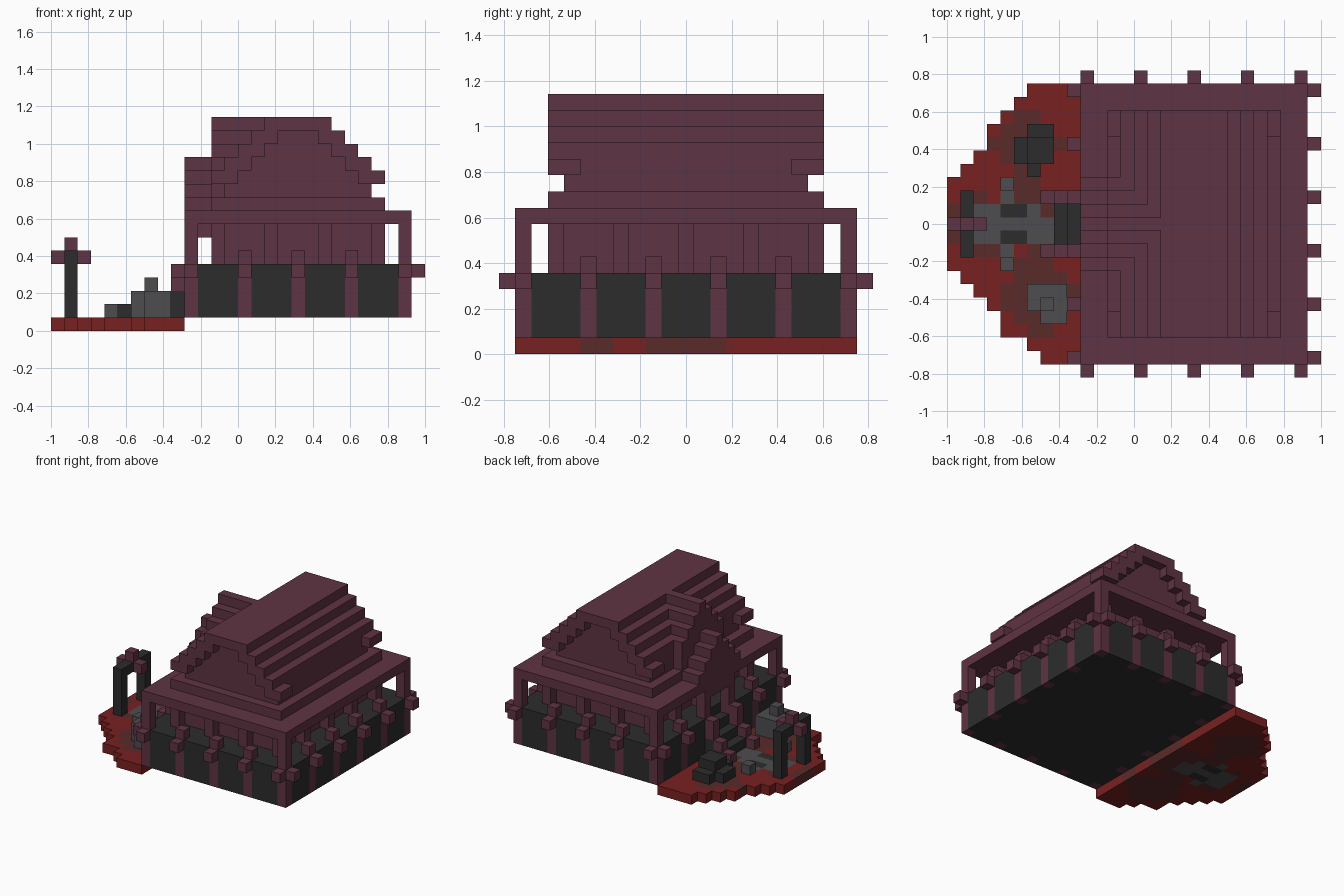
import bpy
from mathutils import Vector

if "Cube" in bpy.data.objects:
    bpy.data.objects.remove(bpy.data.objects["Cube"], do_unlink=True)

U = 2 / 28                                   # edge of one block
ORIGIN = Vector((-1, -11.5 * U, 0))
COLOURS = {"plum_wood": (95, 51, 67), "black_stone": (44, 44, 44),
           "grey_stone": (77, 77, 80), "red_ground": (121, 33, 33),
           "brown_soil": (90, 42, 42)}
NAMES = list(COLOURS)
WOOD, BLACK, GREY, RED, SOIL = range(5)


def make_material(name, rgb):
    col = [((c / 255 + 0.055) / 1.055) ** 2.4 for c in rgb] + [1]
    mat = bpy.data.materials.new(name)
    mat.use_nodes = True
    mat.diffuse_color = col
    bsdf = mat.node_tree.nodes["Principled BSDF"]
    bsdf.inputs["Base Color"].default_value = col
    bsdf.inputs["Roughness"].default_value = 0.9
    return mat


MATS = [make_material(n, c) for n, c in COLOURS.items()]
blocks = {}                                  # cell -> (part, colour)


def box(part, colour, xs, ys, zs):
    """Fill a range of cells; later boxes replace earlier ones."""
    for x in range(*xs):
        for y in range(*ys):
            for z in range(*zs):
                blocks[x, y, z] = (part, colour)


def mirrored(part, colour, xs, ys, zs):
    """Fill a box and its copy across the middle row."""
    box(part, colour, xs, ys, zs)
    box(part, colour, xs, (23 - ys[1], 23 - ys[0]), zs)


# Garden ground with a stepped outline
starts = [7, 6, 4, 4, 3, 2, 1] + [0] * 7 + [1, 2, 3, 3, 4, 5, 6]
for row, start in enumerate(starts, 1):
    box("ground", RED, (start, 10), (row, row + 1), (0, 1))

# Soil around the rocks and beside the path
for cx, cy in ((6, 17.5), (7, 6)):
    for x, y, z in list(blocks):
        if abs(x + 0.5 - cx) + abs(y + 0.5 - cy) < 3.2:
            blocks[x, y, z] = ("ground", SOIL)
for xs, ys in (((0, 1), (10, 13)), ((2, 4), (9, 10)), ((2, 3), (13, 14)),
               ((5, 7), (13, 15)), ((6, 10), (9, 14)), ((5, 6), (8, 9))):
    box("ground", SOIL, xs, ys, (0, 1))

# Stone path
box("ground", GREY, (2, 8), (10, 13), (0, 1))
box("ground", GREY, (4, 5), (9, 14), (0, 1))
mirrored("ground", BLACK, (4, 6), (10, 11), (0, 1))
box("ground", SOIL, (7, 8), (12, 13), (0, 1))

# Rocks
box("black_rock", BLACK, (5, 8), (16, 18), (1, 2))
box("black_rock", BLACK, (6, 8), (18, 19), (1, 2))
box("black_rock", BLACK, (6, 7), (15, 16), (1, 2))
box("black_rock", BLACK, (6, 8), (16, 18), (2, 3))
box("grey_rock", GREY, (6, 9), (5, 7), (1, 3))
box("grey_rock", GREY, (7, 9), (4, 5), (1, 3))
box("grey_rock", GREY, (7, 8), (5, 6), (3, 4))
mirrored("path_stones", GREY, (4, 5), (8, 9), (1, 2))

# Garden gate
mirrored("gate_posts", BLACK, (1, 2), (9, 10), (1, 6))
mirrored("gate_beam", BLACK, (1, 2), (10, 11), (5, 6))
box("gate_crest", WOOD, (0, 3), (11, 12), (5, 6))
box("gate_crest", WOOD, (1, 2), (11, 12), (6, 7))

# Plinth with a notch at the head of the stairs
box("plinth", BLACK, (10, 27), (1, 22), (1, 4))
box("plinth", BLACK, (11, 27), (1, 22), (4, 5))
mirrored("plinth", BLACK, (10, 11), (1, 10), (4, 5))

# Entrance stairs and stepped rails
for x, top in ((8, 2), (9, 3)):
    box("stairs", BLACK, (x, x + 1), (9, 14), (1, top))
for x, low, high in ((7, 1, 2), (8, 2, 3), (9, 3, 5)):
    mirrored("stair_rails", WOOD, (x, x + 1), (9, 10), (low, high))

# Posts around the plinth, with an outward knob on each
for x in range(10, 27, 4):
    for y in range(1, 22, 4):
        if x in (10, 26) or y in (1, 21):
            corner = x in (10, 26) and y in (1, 21)
            entrance = x == 10 and y in (9, 13)
            top = 8 if corner or entrance else 6
            box("posts", WOOD, (x, x + 1), (y, y + 1), (1, top))
            if x in (10, 26):
                kx = 9 if x == 10 else 27
                box("knobs", WOOD, (kx, kx + 1), (y, y + 1), (4, 5))
            if y in (1, 21):
                ky = 0 if y == 1 else 22
                box("knobs", WOOD, (x, x + 1), (ky, ky + 1), (4, 5))

# Hall walls with pillars standing one block proud
box("hall_walls", WOOD, (13, 24), (4, 19), (5, 8))
for x in range(12, 25, 4):
    mirrored("pillars", WOOD, (x, x + 1), (3, 4), (5, 8))
for y in range(3, 20, 4):
    for x in (12, 24):
        box("pillars", WOOD, (x, x + 1), (y, y + 1), (5, 8))
box("porch_lintel", WOOD, (10, 13), (9, 14), (7, 8))

# Lower roof
box("lower_roof", WOOD, (10, 27), (1, 22), (8, 9))
box("lower_roof", WOOD, (12, 25), (3, 20), (9, 10))

# Main roof: gable walls set back behind a stepped shell
box("main_roof", WOOD, (13, 24), (4, 19), (10, 12))
for z, inset in ((12, 1), (13, 2), (14, 3), (15, 4)):
    left, right = 12 + inset, 25 - inset
    box("main_roof", WOOD, (left, right), (4, 19), (z, z + 1))
    for x in (left, right - 2):
        mirrored("roof_shell", WOOD, (x, x + 2), (3, 4), (z, z + 1))
box("roof_shell", WOOD, (16, 21), (3, 20), (15, 16))
for x in (12, 23):
    mirrored("eave_ends", WOOD, (x, x + 2), (3, 5), (11, 12))

# Side wing: a tall stepped gable and a lower porch gable before it
for step in range(4):
    ys = (11 - step, 12 + step)
    box("wing_roof", WOOD, (12, 17), ys, (15 - step, 16 - step))
    box("porch_roof", WOOD, (10, 12), ys, (12 - step, 13 - step))
box("wing_roof", WOOD, (12, 14), (8, 15), (10, 12))

# Turn the cells into one mesh per part, keeping outer faces only
CORNERS = ((0, 0), (1, 0), (1, 1), (0, 1))


def build(part):
    verts, faces, slots = {}, [], []
    for cell, (owner, colour) in blocks.items():
        if owner != part:
            continue
        for axis in range(3):
            for side in (0, 1):
                near = list(cell)
                near[axis] += 2 * side - 1
                if tuple(near) in blocks:
                    continue
                face = []
                for a, b in CORNERS if side else CORNERS[::-1]:
                    p = list(cell)
                    p[axis] += side
                    p[(axis + 1) % 3] += a
                    p[(axis + 2) % 3] += b
                    face.append(verts.setdefault(tuple(p), len(verts)))
                faces.append(face)
                slots.append(colour)
    if not faces:
        return
    mesh = bpy.data.meshes.new(part)
    mesh.from_pydata([ORIGIN + Vector(v) * U for v in verts], [], faces)
    used = sorted(set(slots))
    for c in used:
        mesh.materials.append(MATS[c])
    for poly, c in zip(mesh.polygons, slots):
        poly.material_index = used.index(c)
    bpy.context.collection.objects.link(bpy.data.objects.new(part, mesh))


for part in sorted({owner for owner, _ in blocks.values()}):
    build(part)
